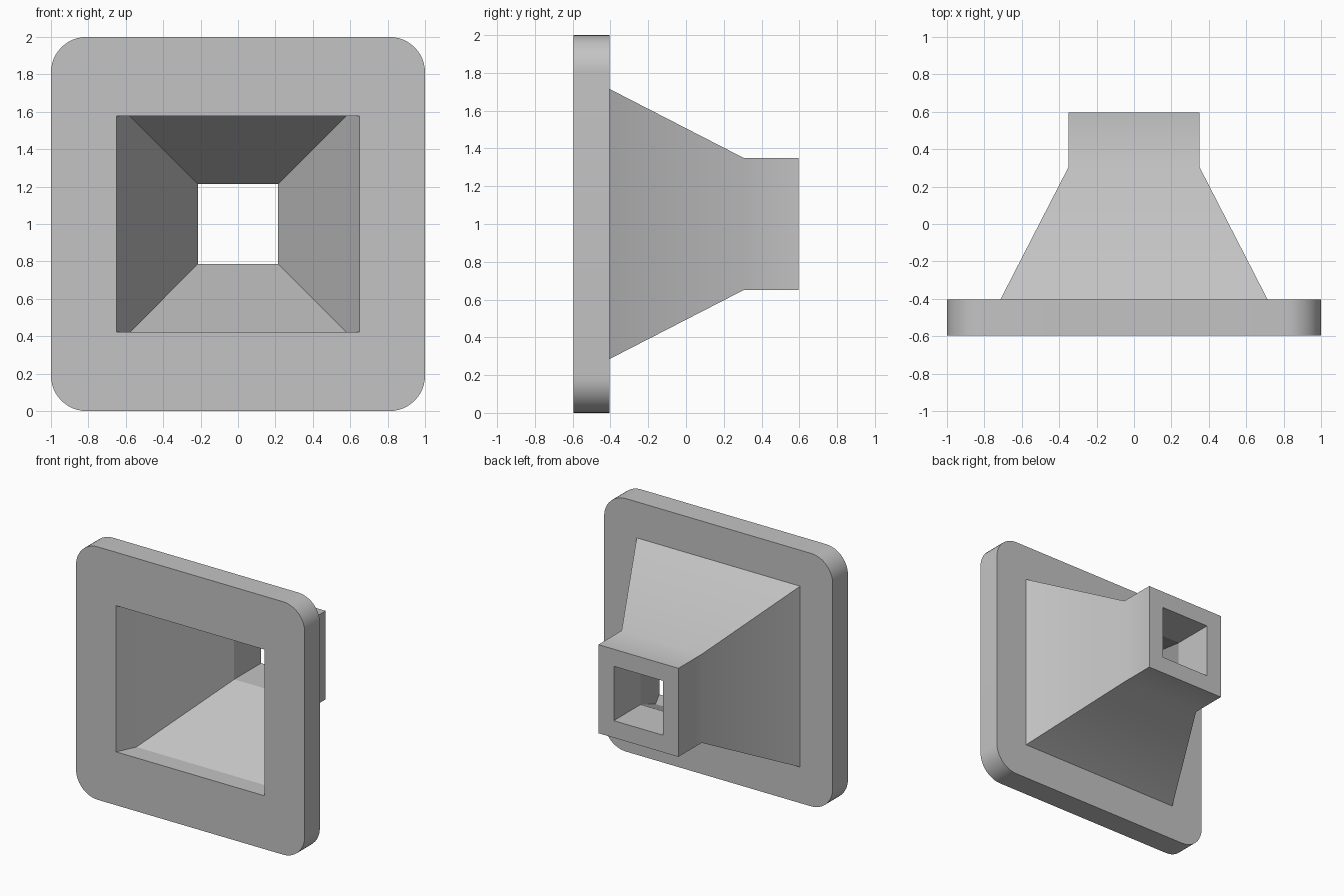
import bpy, bmesh, math

cube = bpy.data.objects.get("Cube")
if cube:
    bpy.data.objects.remove(cube, do_unlink=True)

ARC = 12          # segments in each rounded corner
MID = 1.0         # height of the centre line


def ring(bm, y, half_x, half_z, radius=0.0):
    """Rectangular section at depth y, with optional rounded corners."""
    verts = []
    for corner, (sx, sz) in enumerate([(1, 1), (-1, 1), (-1, -1), (1, -1)]):
        for i in range(ARC + 1):
            a = math.pi / 2 * (corner + i / ARC)
            x = sx * (half_x - radius) + radius * math.cos(a)
            z = sz * (half_z - radius) + radius * math.sin(a)
            verts.append(bm.verts.new((x, y, MID + z)))
    return verts


grey = bpy.data.materials.new("plain grey")
grey.use_nodes = True
colour = (0.55, 0.55, 0.55, 1)
grey.diffuse_color = colour
grey.node_tree.nodes["Principled BSDF"].inputs["Base Color"].default_value = colour

bm = bmesh.new()
FRONT, BACK, END = -0.595, -0.405, 0.595

# Sections run over the outside from front to back, then return through the bore
sections = [
    (FRONT, 1.0, 1.0, 0.19),      # flange front edge
    (BACK, 1.0, 1.0, 0.19),       # flange back edge
    (BACK, 0.715, 0.715),         # funnel root
    (0.305, 0.35, 0.35),          # start of square spout
    (END, 0.35, 0.35),            # spout end
    (END, 0.215, 0.215),          # bore at spout end
    (0.26, 0.215, 0.215),         # bore meets inner funnel
    (-0.445, 0.578, 0.578),       # inner funnel meets level floor and roof
    (FRONT, 0.65, 0.578),         # front opening
]
rings = [ring(bm, *s) for s in sections]
SMOOTH = (0, 2, 3)                # flange rim and outer funnel
for k, a in enumerate(rings):
    b = rings[(k + 1) % len(rings)]
    for i in range(len(a)):
        j = (i + 1) % len(a)
        face = bm.faces.new((a[i], a[j], b[j], b[i]))
        face.smooth = k in SMOOTH

# Collapse the square-cornered sections
bmesh.ops.remove_doubles(bm, verts=bm.verts, dist=0.0001)
bmesh.ops.recalc_face_normals(bm, faces=bm.faces)

# Keep hard edges sharp
for e in bm.edges:
    if len(e.link_faces) == 2:
        flat = not all(f.smooth for f in e.link_faces)
        e.smooth = not flat and e.calc_face_angle(0) < math.radians(30)

mesh = bpy.data.meshes.new("flanged_funnel")
bm.to_mesh(mesh)
bm.free()
mesh.materials.append(grey)
funnel = bpy.data.objects.new("flanged_funnel", mesh)
bpy.context.collection.objects.link(funnel)
